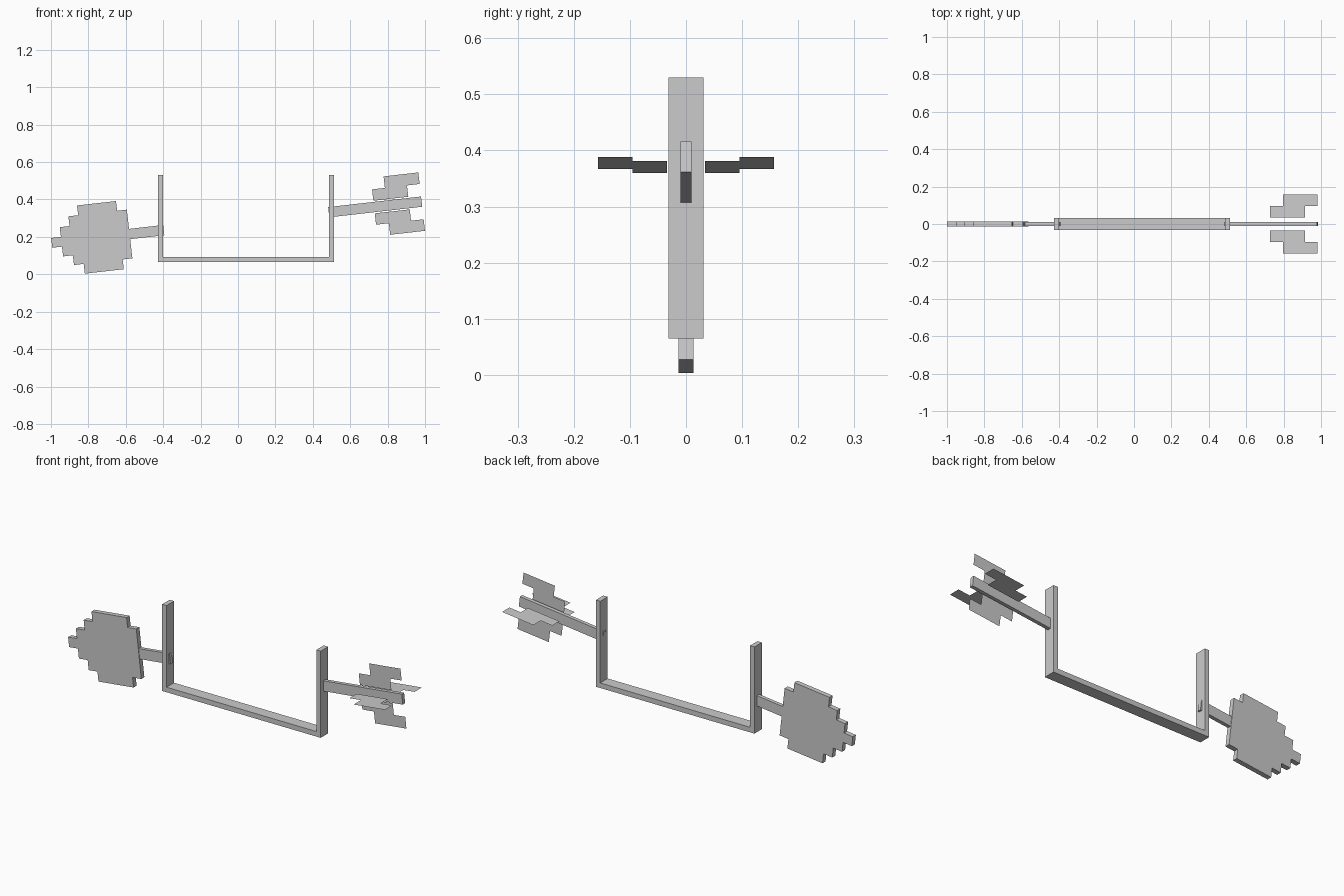
import bpy, bmesh, math
from mathutils import Matrix

if "Cube" in bpy.data.objects:
    bpy.data.objects.remove(bpy.data.objects["Cube"])

TILT = math.radians(6.5)


def frame(x, z):
    """Tilted arrow frame: local X runs along the arrow, local Z across it."""
    return Matrix.Translation((x, 0, z)) @ Matrix.Rotation(-TILT, 4, 'Y')


def make(name, loops, depth=0.0, matrix=Matrix()):
    """Faces from 3D point loops, extruded along Y when depth is given."""
    bm = bmesh.new()
    for pts in loops:
        bm.faces.new([bm.verts.new(p) for p in pts])
    if depth:
        ext = bmesh.ops.extrude_face_region(bm, geom=bm.faces[:])
        verts = [g for g in ext['geom'] if isinstance(g, bmesh.types.BMVert)]
        bmesh.ops.translate(bm, verts=verts, vec=(0, depth, 0))
        bmesh.ops.translate(bm, verts=bm.verts[:], vec=(0, -depth / 2, 0))
        bmesh.ops.recalc_face_normals(bm, faces=bm.faces[:])
    mesh = bpy.data.meshes.new(name)
    bm.to_mesh(mesh)
    bm.free()
    obj = bpy.data.objects.new(name, mesh)
    obj.matrix_world = matrix
    bpy.context.collection.objects.link(obj)
    return obj


def flat(points):
    return [(x, 0, z) for x, z in points]


def bar(x0, x1, h):
    return flat([(x0, -h), (x1, -h), (x1, h), (x0, h)])


# U-shaped headband
band = [(-0.428, 0.065), (0.513, 0.065), (0.513, 0.53), (0.487, 0.53),
        (0.487, 0.092), (-0.402, 0.092), (-0.402, 0.53), (-0.428, 0.53)]
make("headband", [flat(band)], 0.063)

# Stepped arrowhead: half height (in cells) and number of columns
S = 0.0524
upper, col = [], 0
for half, cols in [(0.5, 1), (1.5, 1), (2.5, 1), (3.5, 4), (2.5, 1)]:
    upper += [(col * S, half * S), ((col + cols) * S, half * S)]
    col += cols
outline = upper + [(x, -z) for x, z in reversed(upper)]
head_frame = frame(-0.996, 0.168)
make("arrowhead", [flat(outline)], 0.026, head_frame)

# Front and rear shaft pieces, just piercing the band
make("front_shaft", [bar(7.9 * S, 0.603, 0.0275)], 0.02, head_frame)
tail_frame = frame(0.485, 0.332)
make("rear_shaft", [bar(0, 0.5, 0.0275)], 0.02, tail_frame)

# Four thin stepped feathers around the rear shaft
feather = [(0.244, 0.034), (0.432, 0.034), (0.432, 0.095), (0.5, 0.095),
           (0.5, 0.157), (0.313, 0.157), (0.313, 0.095), (0.244, 0.095)]
for i in range(4):
    make(f"feather_{i + 1}", [flat(feather)], 0,
         tail_frame @ Matrix.Rotation(i * math.pi / 2, 4, 'X'))
